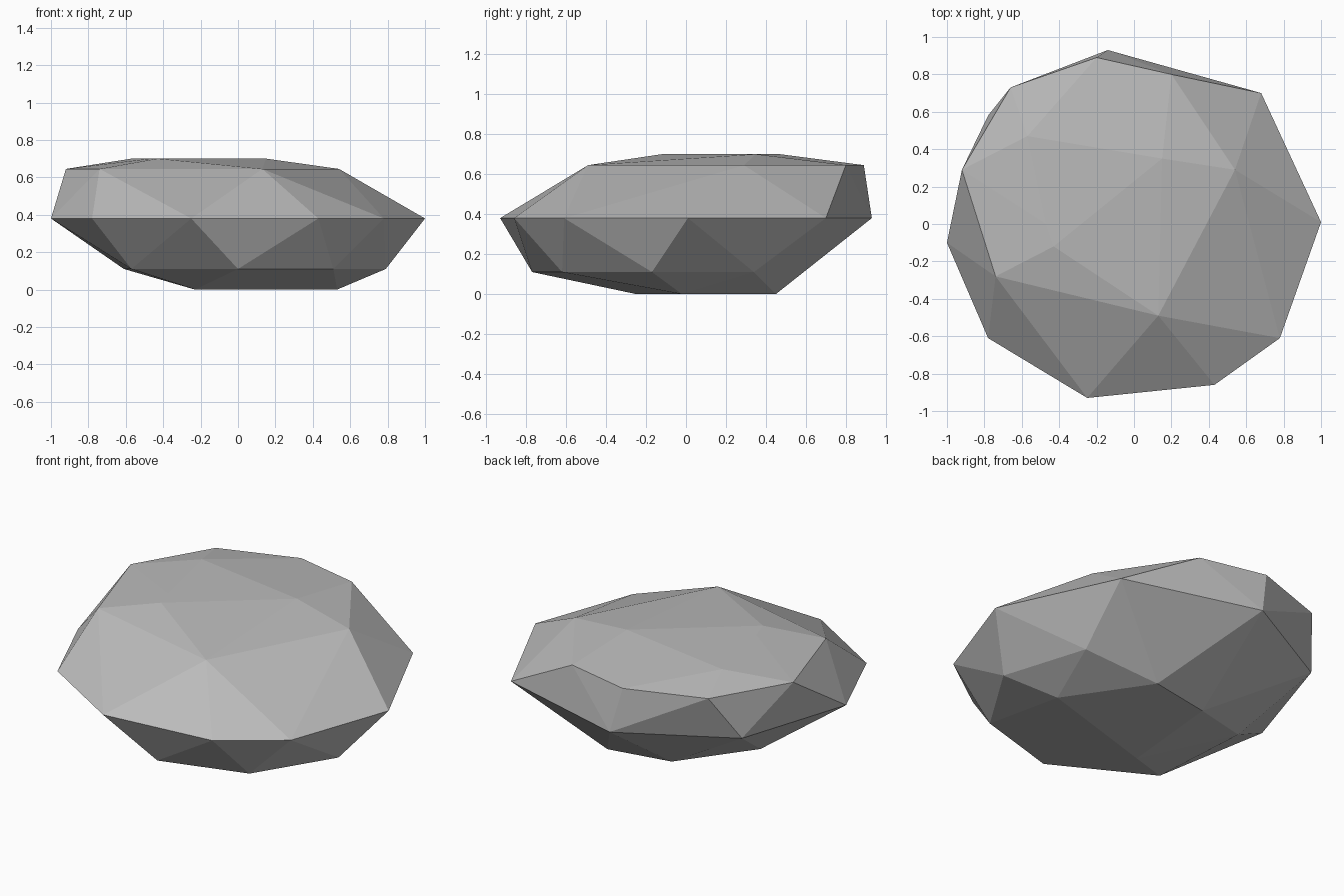
import bpy
import bmesh
import math

# Remove the default object
default_cube = bpy.data.objects.get("Cube")
if default_cube:
    bpy.data.objects.remove(default_cube, do_unlink=True)


def make_material(name, colour):
    material = bpy.data.materials.new(name)
    material.use_nodes = True
    material.diffuse_color = colour
    shader = next(node for node in material.node_tree.nodes if node.type == 'BSDF_PRINCIPLED')
    shader.inputs["Base Color"].default_value = colour
    shader.inputs["Roughness"].default_value = 0.9
    return material


def add_contour(bm, height, corners):
    """Add the corners of one horizontal slice through the stone."""
    for x, y in corners:
        bm.verts.new((x, y, height))


# Horizontal slices of the stone, from the ground up
base = [(.53, -.02), (.21, .45), (-.17, .38), (-.23, -.25)]
underside = [(.79, -.17), (.63, .34), (-.61, .16),
             (-.57, -.46), (0, -.77), (.51, -.62)]
waist = [(1, .01), (.68, .7), (-.14, .93), (-.78, .58), (-1, -.1),
         (-.78, -.61), (-.25, -.93), (.43, -.86), (.78, -.61)]
shoulder = [(.54, .29), (.2, .8), (-.2, .89), (-.66, .73),
            (-.92, .29), (-.74, -.28), (.13, -.49)]
crown = [(.15, .35), (-.57, .47), (-.47, 0), (-.43, -.12)]

# Wrap the slices in one faceted convex shell
bm = bmesh.new()
add_contour(bm, 0, base)
add_contour(bm, .11, underside)
add_contour(bm, .38, waist)
add_contour(bm, .645, shoulder)
add_contour(bm, .7, crown)
hull = bmesh.ops.convex_hull(bm, input=bm.verts[:])
leftover = {item for item in hull["geom_interior"] + hull["geom_unused"]
            if isinstance(item, bmesh.types.BMVert)}
bmesh.ops.delete(bm, geom=list(leftover), context='VERTS')

# Join nearly level triangles into broad chipped facets
bmesh.ops.dissolve_limit(bm, angle_limit=math.radians(1),
                         verts=bm.verts[:], edges=bm.edges[:])
bmesh.ops.recalc_face_normals(bm, faces=bm.faces[:])
for face in bm.faces:
    face.smooth = False

# Create the stone
mesh = bpy.data.meshes.new("flat_stone")
bm.to_mesh(mesh)
bm.free()
mesh.materials.append(make_material("stone_grey", (.5, .5, .5, 1)))
stone = bpy.data.objects.new("flat_stone", mesh)
bpy.context.scene.collection.objects.link(stone)
